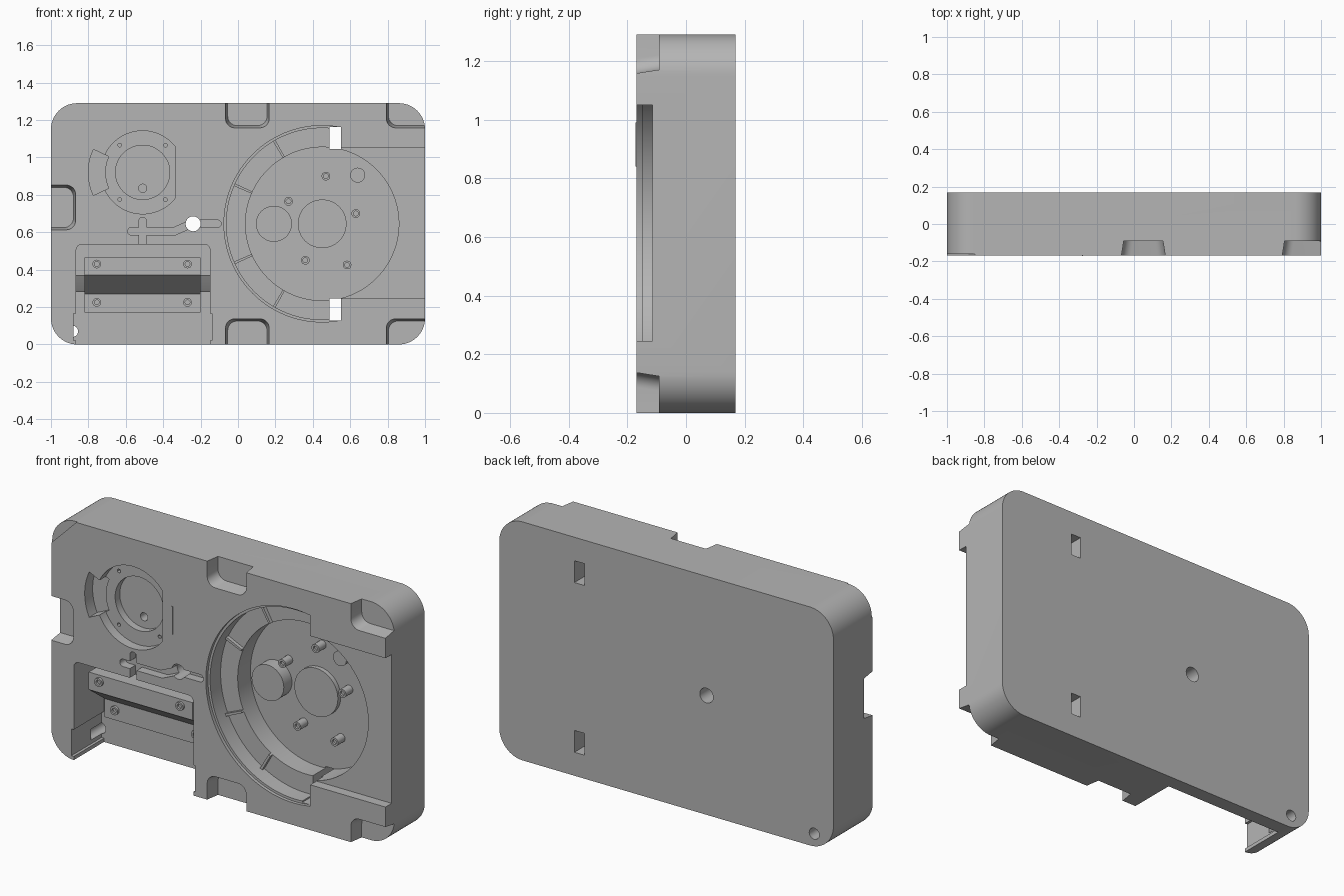
import bpy, bmesh, math
from math import sin, cos, radians

old = bpy.data.objects.get("Cube")
if old:
    bpy.data.objects.remove(old, do_unlink=True)

grey = bpy.data.materials.new("plain grey")
grey.use_nodes = True
colour = (0.46, 0.46, 0.46, 1)
grey.diffuse_color = colour
grey.node_tree.nodes["Principled BSDF"].inputs["Base Color"].default_value = colour

FRONT, BACK = -0.168, 0.168
OUT = FRONT - 0.05


# Outlines in the x-z plane
def circle(x, z, r, n=64, start=0, end=360):
    full = end - start == 360
    count = n if full else n + 1
    angles = [radians(start + (end - start) * i / n) for i in range(count)]
    return [(x + r * cos(a), z + r * sin(a)) for a in angles]


def rect(x0, x1, z0, z1, r=0, n=8):
    if r == 0:
        return [(x0, z0), (x1, z0), (x1, z1), (x0, z1)]
    corners = [(x1 - r, z1 - r, 0), (x0 + r, z1 - r, 90),
               (x0 + r, z0 + r, 180), (x1 - r, z0 + r, 270)]
    return [p for x, z, a in corners for p in circle(x, z, r, n, a, a + 90)]


def sector(x, z, r0, r1, a0, a1, n=24):
    return circle(x, z, r1, n, a0, a1) + circle(x, z, r0, n, a0, a1)[::-1]


def capsule(a, b, r):
    t = math.degrees(math.atan2(b[1] - a[1], b[0] - a[0]))
    return circle(*b, r, 10, t - 90, t + 90) + circle(*a, r, 10, t + 90, t + 270)


# Solid between two depths; the far outline may differ for a taper
def prism(name, outline, y0, y1, far=None):
    bm = bmesh.new()
    near = [bm.verts.new((x, y0, z)) for x, z in outline]
    rear = [bm.verts.new((x, y1, z)) for x, z in (far or outline)]
    bm.faces.new(near)
    bm.faces.new(rear[::-1])
    for i in range(len(near)):
        j = (i + 1) % len(near)
        bm.faces.new((near[j], near[i], rear[i], rear[j]))
    return finish(name, bm)


def finish(name, bm):
    bmesh.ops.recalc_face_normals(bm, faces=bm.faces)
    mesh = bpy.data.meshes.new(name)
    bm.to_mesh(mesh)
    bm.free()
    mesh.materials.append(grey)
    ob = bpy.data.objects.new(name, mesh)
    bpy.context.collection.objects.link(ob)
    return ob


body = prism("body", rect(-1, 1, 0, 1.29, 0.14, 14), FRONT, BACK)


def cut(outline, depth, start=OUT, far=None):
    tool = prism("cutter", outline, start, depth, far)
    tool.hide_render = True
    mod = body.modifiers.new("cut", "BOOLEAN")
    mod.operation, mod.solver, mod.object = "DIFFERENCE", "EXACT", tool
    bpy.context.view_layer.objects.active = body
    bpy.ops.object.modifier_apply(modifier=mod.name)
    bpy.data.objects.remove(tool, do_unlink=True)


# Tapered finger pockets along the rim
for x0, x1, z0, z1 in [(-0.075, 0.175, 1.15, 1.4), (-0.075, 0.175, -0.1, 0.145),
                       (0.785, 1.1, 1.15, 1.4), (0.785, 1.1, -0.1, 0.145),
                       (-1.1, -0.86, 0.605, 0.86)]:
    t = 0.02
    cut(rect(x0, x1, z0, z1, 0.05), -0.092,
        far=rect(x0 + t, x1 - t, z0 + t, z1 - t, 0.05))

# Shallow bevel at the upper corner
cut([(-1.1, 1.04), (-0.75, 1.39), (-1.1, 1.39)], FRONT + 0.008)

# Large round recess, its stepped ring and the open side channel
CX, CZ = 0.45, 0.645
cut(rect(0.54, 1.1, 0.245, 1.05), -0.115)
for r, depth in ((0.525, -0.15), (0.512, -0.06)):
    start = math.degrees(math.acos(0.1 / r))
    cut(circle(CX, CZ, r, 72, start, 360 - start), depth)
cut(circle(CX, CZ, 0.41, 96), 0.05)
for z0 in (0.127, 1.045):
    cut(rect(0.49, 0.55, z0, z0 + 0.118), BACK + 0.05)

# Small round recess with inner dish and side arc
SX, SZ = -0.51, 0.92
flat = math.degrees(math.acos(0.175 / 0.222))
cut(circle(SX, SZ, 0.222, 64, flat, 360 - flat), -0.115)
cut(circle(SX, SZ, 0.145), -0.075)
cut(circle(SX, 0.835, 0.022, 24), 0.0)
cut(sector(SX, SZ, 0.2, 0.29, 155, 205), -0.1)
for a in (50, 130, 230, 310):
    cut(circle(SX + 0.19 * cos(radians(a)), SZ + 0.19 * sin(radians(a)), 0.01, 12), -0.09)

# Branching groove and through hole
path = [(-0.57, 0.605), (-0.34, 0.605), (-0.25, 0.645), (-0.11, 0.645)]
for a, b in list(zip(path, path[1:])) + [((SX, 0.5), (SX, 0.66))]:
    cut(capsule(a, b, 0.02), -0.12)
cut(circle(-0.24, 0.645, 0.04, 32), BACK + 0.05)

# Deep bay open at the bottom, with a corner hole from the back
cut(rect(-0.865, -0.15, -0.1, 0.535, 0.03), 0.09)
cut(rect(-0.88, -0.14, 0.02, 0.165), 0.09)
cut(circle(-0.885, 0.07, 0.03, 32), BACK + 0.05, start=0.0)


# Stepped block in the bay, extruded sideways from its profile
def block(name, profile, x0, x1):
    bm = bmesh.new()
    near = [bm.verts.new((x0, y, z)) for y, z in profile]
    rear = [bm.verts.new((x1, y, z)) for y, z in profile]
    bm.faces.new(near)
    bm.faces.new(rear[::-1])
    for i in range(len(near)):
        j = (i + 1) % len(near)
        bm.faces.new((near[j], near[i], rear[i], rear[j]))
    return finish(name, bm)


parts = [body]
parts.append(block("bay_block", [(-0.105, 0.465), (-0.105, 0.37), (0.03, 0.27),
                                 (0.03, 0.17), (0.1, 0.17), (0.1, 0.465)], -0.82, -0.2))
for side, x0, x1 in (("right", -0.87, -0.815), ("left", -0.205, -0.145)):
    parts.append(block("bay_tab_" + side, [(-0.03, 0.37), (0.0, 0.32), (0.03, 0.28),
                                           (0.1, 0.28), (0.1, 0.37)], x0, x1))


# Tubular pin with a shallow socket in its tip
def pin(name, x, z, r, y0, y1):
    outer = circle(x, z, r, 24)
    core = circle(x, z, r * 0.55, 24)
    bm = bmesh.new()
    loops = [[bm.verts.new((px, y, pz)) for px, pz in pts]
             for pts, y in ((outer, y1), (outer, y0), (core, y0), (core, y0 + 0.012))]
    for a, b in zip(loops, loops[1:]):
        for i in range(24):
            j = (i + 1) % 24
            bm.faces.new((a[i], a[j], b[j], b[i]))
    bm.faces.new(loops[-1])
    bm.faces.new(loops[0][::-1])
    parts.append(finish(name, bm))


for i, (x, z) in enumerate([(0.27, 0.765), (0.47, 0.9), (0.63, 0.7),
                            (0.36, 0.45), (0.583, 0.425)]):
    pin(f"recess_pin_{i + 1}", x, z, 0.023, -0.01, 0.055)
for i, x in enumerate((-0.755, -0.27)):
    pin(f"upper_bay_screw_{i + 1}", x, 0.43, 0.023, -0.118, -0.1)
    pin(f"lower_bay_screw_{i + 1}", x, 0.225, 0.023, 0.017, 0.035)

# Bosses on the floor of the large recess
parts.append(prism("side_boss", circle(0.192, CZ, 0.096), -0.02, 0.055))
parts.append(prism("centre_hub", circle(CX, CZ, 0.13), 0.025, 0.055))
parts.append(prism("small_post", circle(0.64, 0.905, 0.04, 32), -0.045, 0.055))

# Radial ribs across the ring
for i, a in enumerate((120, 156, 204, 240)):
    parts.append(prism(f"ring_rib_{i + 1}", sector(CX, CZ, 0.41, 0.515, a - 0.8, a + 0.8, 2),
                       -0.08, -0.055))

# Thin raised mark beside the small recess
parts.append(prism("raised_mark", rect(-0.278, -0.272, 0.84, 0.99), FRONT - 0.004, FRONT + 0.002))

# Crisp edges, smooth round walls
bpy.context.view_layer.update()
bpy.ops.object.select_all(action="DESELECT")
for ob in parts:
    ob.select_set(True)
bpy.context.view_layer.objects.active = body
bpy.ops.object.shade_smooth_by_angle(angle=radians(30))
